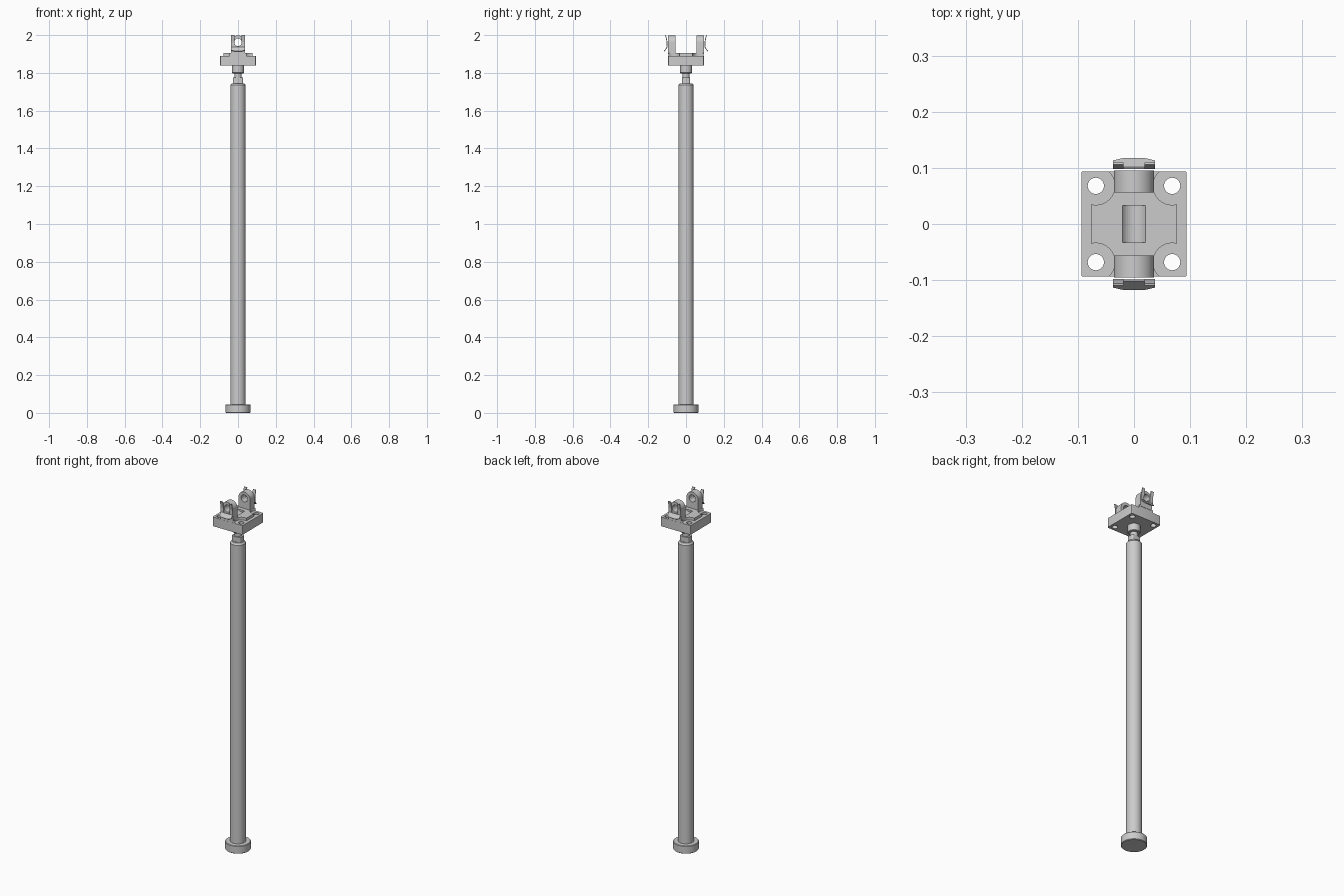
import bpy, bmesh, math
from mathutils import Matrix

if "Cube" in bpy.data.objects:
    bpy.data.objects.remove(bpy.data.objects["Cube"])


def finish(name, bm, smooth=True):
    bmesh.ops.recalc_face_normals(bm, faces=bm.faces)
    me = bpy.data.meshes.new(name)
    bm.to_mesh(me)
    bm.free()
    ob = bpy.data.objects.new(name, me)
    bpy.context.collection.objects.link(ob)
    if smooth:
        bpy.ops.object.select_all(action='DESELECT')
        ob.select_set(True)
        bpy.context.view_layer.objects.active = ob
        bpy.ops.object.shade_smooth_by_angle(angle=math.radians(30))
    return ob


def lathe(name, profile, n=48):
    """Spin (radius, z) points into a capped solid."""
    bm = bmesh.new()
    rings = [[bm.verts.new((r * math.cos(2 * math.pi * i / n), r * math.sin(2 * math.pi * i / n), z))
              for i in range(n)] for r, z in profile]
    for a, b in zip(rings, rings[1:]):
        for i in range(n):
            j = (i + 1) % n
            bm.faces.new((a[i], a[j], b[j], b[i]))
    bm.faces.new(rings[0])
    bm.faces.new(rings[-1])
    return finish(name, bm)


def box(name, hx, hy, z0, z1, round_z=0):
    bm = bmesh.new()
    m = Matrix.Translation((0, 0, (z0 + z1) / 2)) @ Matrix.Diagonal((2 * hx, 2 * hy, z1 - z0, 1))
    bmesh.ops.create_cube(bm, size=1, matrix=m)
    if round_z:
        es = [e for e in bm.edges if abs(e.verts[0].co.z - e.verts[1].co.z) > 1e-4]
        bmesh.ops.bevel(bm, geom=es, offset=round_z, segments=4, affect='EDGES', profile=0.5)
    return finish(name, bm)


def cyl_cutter(loc, r, depth, along_y=False):
    bm = bmesh.new()
    m = Matrix.Translation(loc)
    if along_y:
        m = m @ Matrix.Rotation(math.pi / 2, 4, 'X')
    bmesh.ops.create_cone(bm, cap_ends=True, segments=40, radius1=r, radius2=r, depth=depth, matrix=m)
    ob = finish("cutter", bm, False)
    ob.hide_render = True
    return ob


def cut(ob, cutter):
    mod = ob.modifiers.new("cut", 'BOOLEAN')
    mod.operation = 'DIFFERENCE'
    mod.solver = 'EXACT'
    mod.object = cutter
    bpy.ops.object.select_all(action='DESELECT')
    bpy.context.view_layer.objects.active = ob
    ob.select_set(True)
    while ob.modifiers[0] != mod:
        bpy.ops.object.modifier_move_to_index(modifier=mod.name, index=0)
    bpy.ops.object.modifier_apply(modifier=mod.name)
    bpy.data.objects.remove(cutter)


# Column: foot, long tube, flattened collar and neck
lathe("foot", [(0.063, 0), (0.066, 0.003), (0.066, 0.042), (0.063, 0.045)])
lathe("column_tube", [(0.04, 0.04), (0.04, 1.735), (0.033, 1.745)])
box("collar", 0.027, 0.021, 1.74, 1.775, 0.008)
lathe("neck", [(0.019, 1.74), (0.019, 1.805)])
lathe("socket", [(0.029, 1.798), (0.032, 1.801), (0.032, 1.842)])

# Square plate with raised pad, bolt holes and central saddle recess
plate = box("base_plate", 0.094, 0.094, 1.838, 1.89, 0.004)
pad = box("raised_pad", 0.077, 0.0935, 1.889, 1.905)
for sx in (-1, 1):
    for sy in (-1, 1):
        p = (sx * 0.068, sy * 0.068)
        cut(plate, cyl_cutter((*p, 1.865), 0.0145, 0.2))
        cut(pad, cyl_cutter((*p, 1.9), 0.034, 0.1))
cut(pad, cyl_cutter((0, 0, 1.918), 0.0245, 0.066, True))


def lug(s):
    """Upright ear with a round top and a cross bore."""
    r, zc = 0.036, 1.962
    outline = [(-r, 1.9), (r, 1.9)] + [(r * math.cos(math.pi * i / 24), zc + r * math.sin(math.pi * i / 24))
                                       for i in range(25)]
    bm = bmesh.new()
    f = bm.faces.new([bm.verts.new((x, s * 0.056, z)) for x, z in outline])
    ext = bmesh.ops.extrude_face_region(bm, geom=[f])
    bmesh.ops.translate(bm, vec=(0, s * 0.039, 0),
                        verts=[g for g in ext['geom'] if isinstance(g, bmesh.types.BMVert)])
    ob = finish(("back" if s > 0 else "front") + "_lug", bm)
    cut(ob, cyl_cutter((0, s * 0.075, zc), 0.02, 0.1, True))


def clip(s):
    """Bent sheet fork: flared bottom tab and two prongs around the bore."""
    path = [(0.116, 1.914), (0.100, 1.936), (0.100, 1.962), (0.108, 2.0)]
    xs = (-0.037, -0.019, 0.019, 0.037)
    bm = bmesh.new()
    grid = []
    for k, (y, z) in enumerate(path):
        row = []
        for x in xs:
            lift = 0.006 if k == 0 and abs(x) > 0.03 else 0
            row.append(bm.verts.new((x, s * (y - lift * 0.7), z + lift)))
        grid.append(row)
    for k in range(3):
        for i in range(3):
            if k == 0 or i != 1:
                bm.faces.new((grid[k][i], grid[k][i + 1], grid[k + 1][i + 1], grid[k + 1][i]))
    ob = finish(("back" if s > 0 else "front") + "_clip", bm, False)
    m = ob.modifiers.new("thickness", 'SOLIDIFY')
    m.thickness = 0.004
    m.offset = 0


for s in (-1, 1):
    lug(s)
    clip(s)
